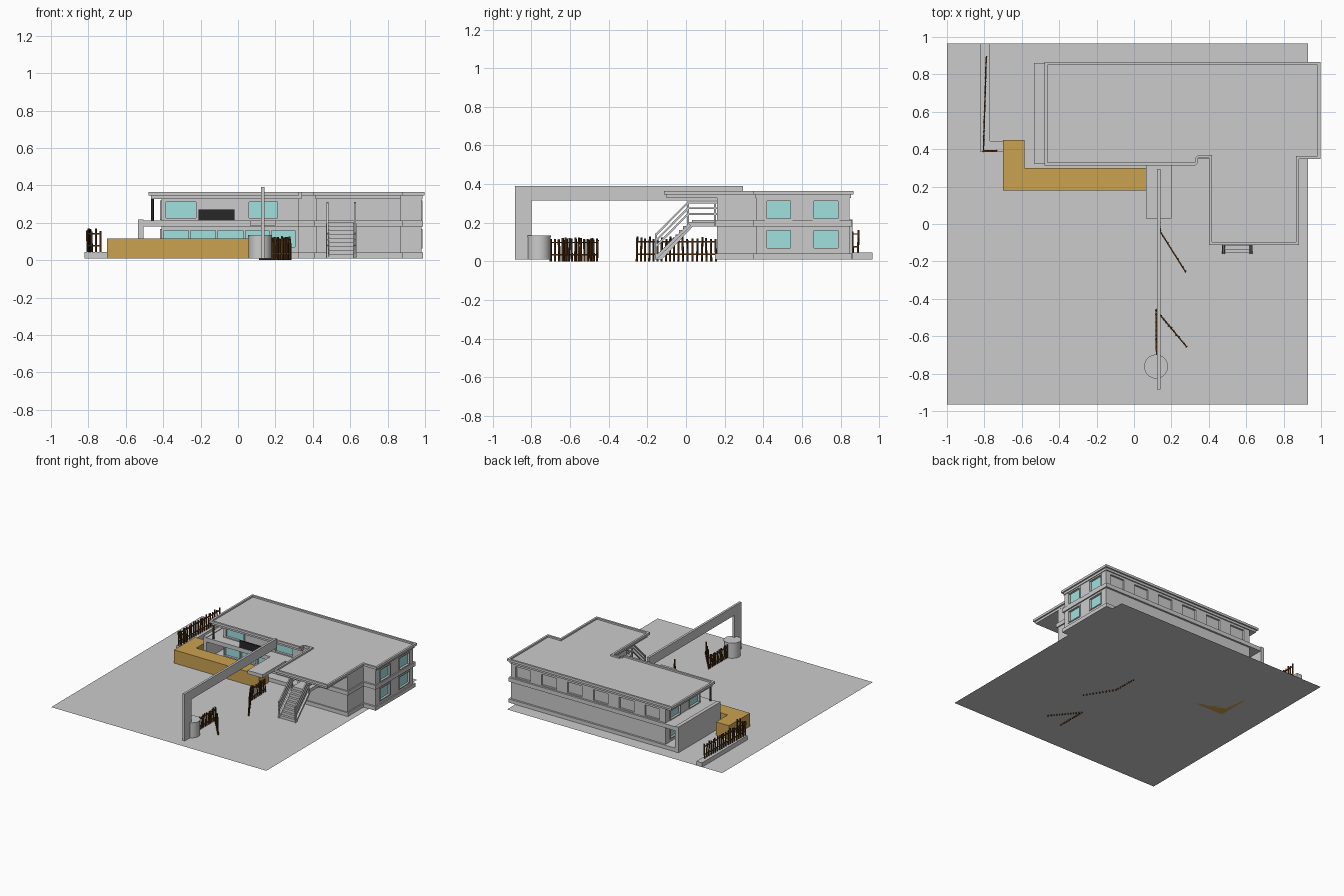
import bpy, bmesh, math, random
from mathutils import Vector

if "Cube" in bpy.data.objects:
    bpy.data.objects.remove(bpy.data.objects["Cube"])

random.seed(4)
G = 0.01  # ground level


def mat(name, c):
    m = bpy.data.materials.new(name)
    m.diffuse_color = (*c, 1)
    m.use_nodes = True
    m.node_tree.nodes["Principled BSDF"].inputs["Base Color"].default_value = m.diffuse_color
    return m


GLASS = mat("glass", (0.35, 0.75, 0.74))
ORANGE = mat("orange", (0.60, 0.36, 0.08))
WOOD = mat("dark_wood", (0.09, 0.035, 0.008))
BLACK = mat("black", (0.02, 0.02, 0.02))


def finish(name, bm, m=None):
    bmesh.ops.recalc_face_normals(bm, faces=bm.faces)
    me = bpy.data.meshes.new(name)
    bm.to_mesh(me)
    bm.free()
    o = bpy.data.objects.new(name, me)
    bpy.context.collection.objects.link(o)
    if m:
        me.materials.append(m)
    return o


def add_box(bm, x0, x1, y0, y1, z0, z1):
    vs = bmesh.ops.create_cube(bm, size=1)["verts"]
    for v in vs:
        v.co = Vector(((x0 + x1) / 2 + v.co.x * (x1 - x0),
                       (y0 + y1) / 2 + v.co.y * (y1 - y0),
                       (z0 + z1) / 2 + v.co.z * (z1 - z0)))


def boxes(name, items, m=None):
    bm = bmesh.new()
    for b in items:
        add_box(bm, *b)
    return finish(name, bm, m)


def prism(name, pts, a, b, m=None, axis="z"):
    """Extrude a 2D outline from a to b along z, or along x for (y, z) outlines."""
    bm = bmesh.new()
    vs = [bm.verts.new((p[0], p[1], a) if axis == "z" else (a, p[0], p[1])) for p in pts]
    f = bm.faces.new(vs)
    r = bmesh.ops.extrude_face_region(bm, geom=[f])
    d = (0, 0, b - a) if axis == "z" else (b - a, 0, 0)
    bmesh.ops.translate(bm, vec=d, verts=[v for v in r["geom"] if isinstance(v, bmesh.types.BMVert)])
    return finish(name, bm, m)


def add_bar(bm, p, q, r):
    """Square bar between two points."""
    p, q = Vector(p), Vector(q)
    d = q - p
    vs = bmesh.ops.create_cube(bm, size=1)["verts"]
    rot = d.to_track_quat("Z", "Y")
    for v in vs:
        v.co = (p + q) / 2 + rot @ Vector((v.co.x * r * 2, v.co.y * r * 2, v.co.z * d.length))


def cyl(name, x, y, r, z0, z1, n=32, m=None):
    bm = bmesh.new()
    vs = bmesh.ops.create_cone(bm, cap_ends=True, segments=n, radius1=r, radius2=r, depth=z1 - z0)["verts"]
    bmesh.ops.translate(bm, vec=(x, y, (z0 + z1) / 2), verts=vs)
    o = finish(name, bm, m)
    for p in o.data.polygons:
        p.use_smooth = len(p.vertices) == 4
    return o


# Ground sheet
bm = bmesh.new()
bm.faces.new([bm.verts.new((x, y, G)) for x, y in ((-1, -.965), (.93, -.965), (.93, .965), (-1, .965))])
finish("ground_sheet", bm)


# House outlines: shared L plan, d pulls every edge inward
def roof_pts(d):
    return [(-.48 + d, .31 + d), (.325 + d, .31 + d), (.325 + d, .35 + d), (.40 + d, .35 + d),
            (.40 + d, -.115 + d), (.885 - d, -.115 + d), (.885 - d, .345 + d), (1 - d, .345 + d),
            (1 - d, .868 - d), (-.48 + d, .868 - d)]


band = [(-.51, .32), (.325, .32), (.325, .35), (.41, .35), (.41, .15), (.88, .15),
        (.88, .35), (.99, .35), (.99, .86), (-.51, .86)]
wall = [(-.41, .40), (.32, .40), (.32, .365), (.42, .365), (.42, .16), (.87, .16),
        (.87, .365), (.98, .365), (.98, .845), (-.41, .845)]
prism("base_slab", band, G, .04)
prism("floor_slab", band, .18, .213)
prism("roof_fascia", roof_pts(.014), .328, .352)
house = prism("house_walls", wall, .03, .335)

# Roof coping as a raised rim
bm = bmesh.new()
n = 10
rings = [[bm.verts.new((x, y, z)) for x, y in roof_pts(d)]
         for d, z in ((.002, .346), (.002, .365), (.018, .365), (.018, .346))]
for k in range(4):
    a, b = rings[k], rings[(k + 1) % 4]
    for i in range(n):
        j = (i + 1) % n
        bm.faces.new((a[i], a[j], b[j], b[i]))
finish("roof_coping", bm)

# Windows: (side, centre, half width, z0, z1, has coloured glass)
wins = [("f", -.305, .08, .225, .31, 1), ("f", .135, .077, .225, .31, 1)]
wins += [("f", c, .066, .07, .16, 1) for c in (-.33, -.187, -.04, .105, .24)]
wins += [(s, c, .062, z, z + .09, 1) for s in "rl" for c in (.48, .725) for z in (.07, .222)]
wins += [("b", .87 - .232 * i, .066, .222, .31, 0) for i in range(6)]


def slot(s, c, h, z0, z1, a, b):
    """Box spanning depths a..b, measured inward from the wall of side s."""
    if s == "f":
        return (c - h, c + h, .40 + a, .40 + b, z0, z1)
    if s == "b":
        return (c - h, c + h, .845 - b, .845 - a, z0, z1)
    if s == "r":
        return (.98 - b, .98 - a, c - h, c + h, z0, z1)
    return (-.41 + a, -.41 + b, c - h, c + h, z0, z1)


cutter = boxes("window_cutter", [slot(*w[:5], -.02, .025) for w in wins])
cutter.hide_render = True
mod = house.modifiers.new("openings", "BOOLEAN")
mod.object = cutter
mod.solver = "EXACT"
bpy.context.view_layer.objects.active = house
bpy.ops.object.modifier_apply(modifier=mod.name)
bpy.data.objects.remove(cutter)
t = .008
boxes("window_glass", [slot(*w[:5], .012, .024) for w in wins if w[5]], GLASS)
boxes("back_window_panes", [slot(*w[:5], .015, .024) for w in wins if not w[5]])
frames = []
for s, c, h, z0, z1, g in wins:
    if g:
        frames += [slot(s, c, h + t, z0 - t, z0, -.006, .014), slot(s, c, h + t, z1, z1 + t, -.006, .014)]
        frames += [slot(s, c + k * (h + t / 2), t / 2, z0, z1, -.006, .014) for k in (-1, 1)]
boxes("window_frames", frames)

# Terrace: screen wall, post, dark railing panel, entrance canopy
boxes("side_screen_wall", [(-.535, -.505, .32, .862, G, .218)])
cyl("terrace_post", -.458, .34, .008, .21, .33, 12, BLACK)
boxes("railing_panel", [(-.21, -.02, .318, .33, .213, .272)], BLACK)
boxes("entrance_canopy", [(.065, .20, .03, .32, .185, .213)])

# Orange L-shaped hedge block
prism("orange_block", [(-.70, .18), (.063, .18), (.063, .30), (-.585, .30), (-.585, .45), (-.70, .45)],
      G, .117, ORANGE)

# Gate arch: long beam with one leg, and the round booth
prism("gate_arch", [(-.885, G), (-.80, G), (-.80, .315), (.295, .315), (.295, .39), (-.885, .39)],
      .124, .142, axis="x")
cyl("round_booth", .118, -.762, .061, G, .13)
cyl("booth_cap", .118, -.762, .064, .126, .134)

# Stairs: sawtooth flight, landing and railings
N, ya, yb = 9, -.155, .025
dy, dz = (yb - ya) / N, (.205 - G) / N
prof = []
for i in range(N):
    prof += [(ya + i * dy, G + i * dz), (ya + i * dy, G + (i + 1) * dz)]
prof += [(.16, .205), (.16, .18), (yb + .01, .18), (ya + .03, G)]
prism("stair_flight", prof, .485, .618, axis="x")
bm = bmesh.new()
for x in (.478, .625):
    for h in (.04, .07, .10):
        add_bar(bm, (x, ya - .003, .035 + h), (x, .01, .205 + h), .005)
        add_bar(bm, (x, .01, .205 + h), (x, .16, .205 + h), .005)
    for y, z0, z1 in ((ya, G, .145), (.01, .18, .31), (.15, .18, .31)):
        add_bar(bm, (x, y, z0), (x, y, z1), .005)
    add_bar(bm, (x, ya, .02), (x, .02, .19), .008)
finish("stair_railings", bm)


# Rough picket fences along paths
def fence(name, path, z0, height, gap=.026):
    bm = bmesh.new()
    for (ax, ay), (bx, by) in zip(path, path[1:]):
        length = math.hypot(bx - ax, by - ay)
        k = max(2, round(length / gap))
        for i in range(k + 1):
            u = i / k
            x, y = ax + (bx - ax) * u, ay + (by - ay) * u
            j = random.uniform(-.004, .004)
            add_bar(bm, (x, y, z0), (x + j * .5, y + j, z0 + height * random.uniform(.88, 1)), .004)
        for f in (.28, .78):
            add_bar(bm, (ax, ay, z0 + height * f), (bx, by, z0 + height * f), .0035)
    finish(name, bm, WOOD)


fence("gate_fence_inner", [(.135, .155), (.14, -.04), (.275, -.255)], 0, .13)
fence("gate_fence_outer", [(.12, -.70), (.118, -.46), (.28, -.655)], 0, .125, .022)
fence("corner_fence", [(-.735, .392), (-.805, .392), (-.79, .89)], .04, .13)
prism("corner_fence_base", [(-.82, .385), (-.70, .385), (-.70, .445), (-.77, .445), (-.77, .965), (-.82, .965)],
      G, .045)
